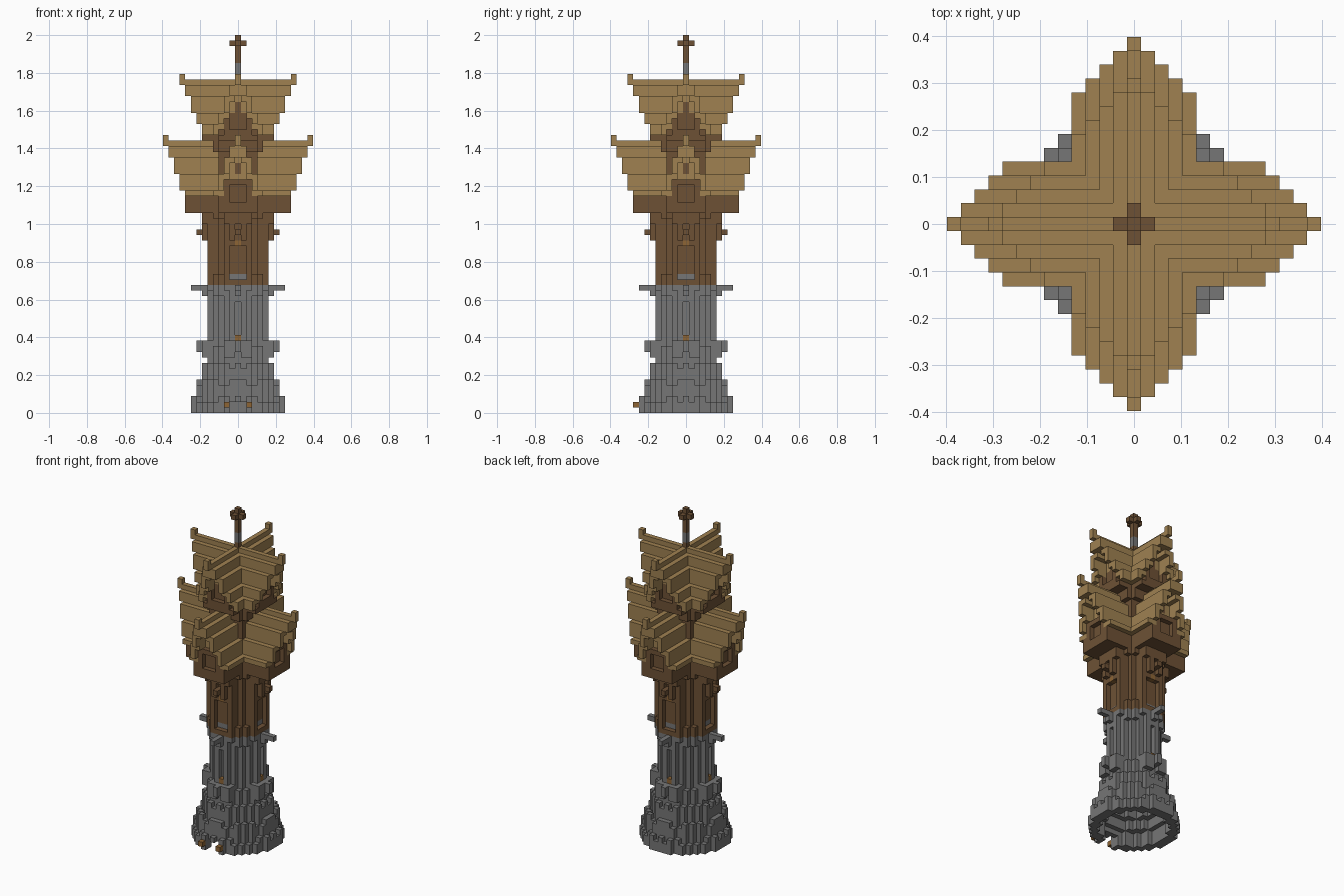
import bpy, bmesh

cube = bpy.data.objects.get("Cube")
if cube:
    bpy.data.objects.remove(cube)

U = 2 / 68          # size of one block
cells = {}          # block position -> part name
colour_of = {}      # part name -> material


def make_material(name, rgb):
    m = bpy.data.materials.new(name)
    m.use_nodes = True
    m.diffuse_color = (*rgb, 1)
    node = next(n for n in m.node_tree.nodes if n.type == 'BSDF_PRINCIPLED')
    node.inputs["Base Color"].default_value = (*rgb, 1)
    node.inputs["Roughness"].default_value = 0.9
    return m


stone = make_material("grey stone", (0.18, 0.18, 0.18))
dark_wood = make_material("dark wood", (0.155, 0.083, 0.036))
pale_wood = make_material("pale wood", (0.348, 0.22, 0.083))
flame = make_material("torch orange", (0.27, 0.13, 0.035))


def put(part, mat, x, y, z):
    cells[x, y, z] = part
    colour_of[part] = mat


def around(x, y):
    """The same spot on all four sides."""
    return {(x, y), (-y, x), (-x, -y), (y, -x)}


def disc(part, mat, z0, z1, r2, ragged=False, hole=-1):
    n = int(r2 ** 0.5)
    for x in range(-n, n + 1):
        for y in range(-n, n + 1):
            if hole < x * x + y * y <= r2:
                short = ragged and (x + y) % 2 and min(abs(x), abs(y)) > 0
                for z in range(z0, z1 - int(short)):
                    put(part, mat, x, y, z)


def arms(part, mat, x0, x1, z0, z1, w, inner=0):
    """Blocks x0..x1 outward, inner..w to each side, on all four sides."""
    for x in range(x0, x1 + 1):
        for y in range(-w, w + 1):
            if abs(y) >= inner:
                for p in around(x, y):
                    for z in range(z0, z1):
                        put(part, mat, *p, z)


def carve(x, z0, z1, *sides):
    for side in sides:
        for p in around(x, side) | around(x, -side):
            for z in range(z0, z1):
                cells.pop((*p, z), None)


def roof(part, layers, wall):
    """Stepped cross gable: solid up to the wall, thin eaves beyond it."""
    for z0, z1, w, length in layers:
        arms(part, pale_wood, 0, wall, z0, z1, w)
        edge = w if w > 1 else 0
        arms(part, pale_wood, wall + 1, length, z0, z1, w, edge)
        arms(part, pale_wood, wall + 1, length, z1 - 1, z1, w, max(0, edge - 1))
        if w > 1:
            infill = w - 1 if w > 2 else 0
            arms(part + "_gable_wall", dark_wood, wall, wall, z0, z1 - 1, infill)
    top, length = layers[-1][0], layers[-1][3]
    arms(part + "_ridge_tips", pale_wood, length + 1, length + 1, top, top + 2, 0)


# Flared stone foot, hollow underneath
disc("stone_foot", stone, 0, 3, 68, True, 42)
disc("stone_foot", stone, 2, 3, 53, hole=42)
disc("stone_foot", stone, 3, 6, 53, True, 29)
disc("stone_foot", stone, 5, 9, 40, True, 18)

# Stone shaft with grooves and window slots
disc("stone_shaft", stone, 8, 20, 29, hole=13)
disc("stone_shaft", stone, 20, 23, 29)
carve(5, 10, 22, 2)
carve(4, 12, 21, 3)
carve(5, 14, 20, 0)
arms("stone_balconies", stone, 5, 6, 10, 13, 2, 1)
arms("stone_balconies", stone, 6, 6, 11, 13, 1)
arms("stone_balconies", stone, 7, 7, 11, 13, 0)
arms("stone_ledges", stone, 5, 6, 21, 23, 0)
arms("stone_ledges", stone, 7, 8, 22, 23, 0)

# Timber shaft with recessed windows and brackets
disc("timber_shaft", dark_wood, 23, 37, 29)
carve(5, 24, 30, 0, 1)
carve(4, 25, 35, 3)
arms("window_sills", stone, 4, 4, 24, 25, 1)
arms("timber_brackets", dark_wood, 6, 6, 31, 35, 1, 1)
arms("timber_brackets", dark_wood, 6, 7, 32, 33, 0)
arms("timber_brackets", dark_wood, 0, 6, 34, 36, 2)

# Overhanging cross-shaped storey
arms("lower_storey", dark_wood, 0, 9, 36, 39, 3)
arms("lower_storey", dark_wood, 0, 9, 39, 42, 2)

# Upper storey rising through the lower roof
disc("upper_storey", dark_wood, 41, 47, 18)
disc("upper_storey", dark_wood, 47, 50, 25)
arms("upper_storey", dark_wood, 0, 6, 49, 50, 3)
arms("upper_storey", dark_wood, 0, 6, 50, 53, 2)

# Stepped gable roofs
roof("lower_roof", [(39, 40, 4, 9), (40, 43, 3, 10), (43, 46, 2, 11),
                    (46, 48, 1, 12), (48, 49, 0, 12)], 8)
roof("upper_roof", [(50, 52, 4, 6), (52, 54, 3, 7), (54, 57, 2, 8),
                    (57, 59, 1, 9), (59, 60, 0, 9)], 5)

# Recessed windows in the gables
arms("gable_window_backs", dark_wood, 8, 8, 38, 41, 1)
carve(9, 38, 41, 0, 1)
arms("gable_window_backs", dark_wood, 5, 5, 51, 54, 1)
carve(6, 51, 53, 0, 1)

# Mast with crossed finial
for z in range(60, 68):
    if 61 <= z < 63:
        put("mast_collar", stone, 0, 0, z)
    else:
        put("mast", dark_wood, 0, 0, z)
arms("mast_finial", dark_wood, 0, 1, 66, 67, 0)

# Front doorway, torches and small lamps over the windows
for x in (-1, 0, 1):
    for y in (-8, -7):
        for z in (0, 1):
            cells.pop((x, y, z), None)
for x in (-2, 2):
    put("door_torches", flame, x, -9, 1)
arms("window_lamps", flame, 5, 5, 13, 14, 0)
arms("window_lamps", flame, 5, 5, 30, 31, 0)

# Outer faces of each block, as four corner signs per direction
SIDES = {}
for axis in range(3):
    for s in (-1, 1):
        a, b = (axis + 1) % 3, (axis + 2) % 3
        ring = []
        for u, v in ((-1, -1), (1, -1), (1, 1), (-1, 1))[::s]:
            c = [0, 0, 0]
            c[axis], c[a], c[b] = s, u, v
            ring.append(tuple(c))
        step = [0, 0, 0]
        step[axis] = s
        SIDES[tuple(step)] = ring

# One mesh per part, keeping only faces that meet empty space
for part in sorted(set(cells.values())):
    bm = bmesh.new()
    corners = {}
    for (x, y, z), owner in cells.items():
        if owner != part:
            continue
        for (dx, dy, dz), ring in SIDES.items():
            if (x + dx, y + dy, z + dz) in cells:
                continue
            face = []
            for cx, cy, cz in ring:
                key = (2 * x + cx, 2 * y + cy, 2 * z + 1 + cz)
                if key not in corners:
                    corners[key] = bm.verts.new([k * U / 2 for k in key])
                face.append(corners[key])
            bm.faces.new(face)
    if not bm.faces:
        bm.free()
        continue
    bmesh.ops.dissolve_limit(bm, angle_limit=0.01, verts=bm.verts, edges=bm.edges)
    mesh = bpy.data.meshes.new(part)
    bm.to_mesh(mesh)
    bm.free()
    mesh.materials.append(colour_of[part])
    bpy.context.collection.objects.link(bpy.data.objects.new(part, mesh))
